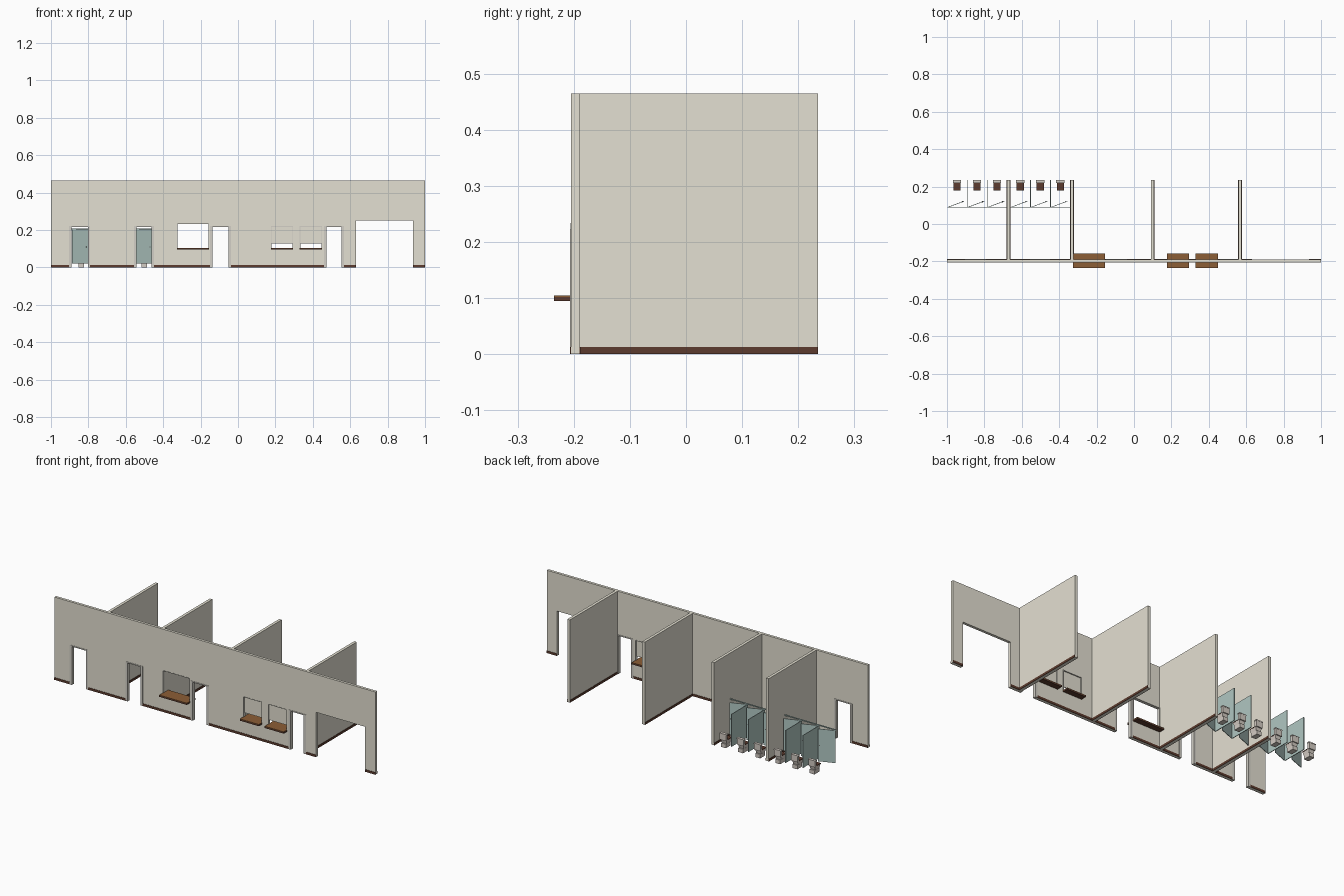
import bpy, bmesh
from mathutils import Matrix, Vector

cube = bpy.data.objects.get("Cube")
if cube:
    bpy.data.objects.remove(cube, do_unlink=True)


def material(name, rgb):
    linear = [((c / 255 + 0.055) / 1.055) ** 2.4 for c in rgb] + [1]
    m = bpy.data.materials.new(name)
    m.use_nodes = True
    m.diffuse_color = linear
    m.node_tree.nodes["Principled BSDF"].inputs["Base Color"].default_value = linear
    return m


PLASTER = material("warm plaster", (228, 224, 210))
FRAME = material("frame grey", (210, 207, 198))
DARK = material("dark brown", (92, 59, 46))
WOOD = material("counter wood", (140, 94, 54))
TEAL = material("stall teal", (176, 199, 194))
CERAMIC = material("ceramic", (212, 204, 196))
METAL = material("handle metal", (110, 110, 108))


def finish(name, bm, mat):
    mesh = bpy.data.meshes.new(name)
    bm.to_mesh(mesh)
    bm.free()
    mesh.materials.append(mat)
    ob = bpy.data.objects.new(name, mesh)
    bpy.context.collection.objects.link(ob)
    return ob


def build(name, boxes, mat, taper=1.0):
    """One object from boxes given as (x0, x1, y0, y1, z0, z1); taper scales the bottom."""
    bm = bmesh.new()
    for x0, x1, y0, y1, z0, z1 in boxes:
        centre = Vector(((x0 + x1) / 2, (y0 + y1) / 2, (z0 + z1) / 2))
        verts = bmesh.ops.create_cube(bm, size=1)["verts"]
        for v in verts:
            s = taper if v.co.z < 0 else 1
            v.co = centre + Vector((v.co.x * s * (x1 - x0), v.co.y * s * (y1 - y0), v.co.z * (z1 - z0)))
    return finish(name, bm, mat)


def pierced_wall(name, x0, x1, y0, y1, height, openings, mat):
    """Wall panel with rectangular openings (a, b, bottom, top), extruded from y0 to y1."""
    xs = sorted({x0, x1, *(e for o in openings for e in o[:2])})
    zs = sorted({0, height, *(e for o in openings for e in o[2:])})
    bm = bmesh.new()
    for a, b in zip(xs, xs[1:]):
        for c, d in zip(zs, zs[1:]):
            x, z = (a + b) / 2, (c + d) / 2
            if not any(o[0] < x < o[1] and o[2] < z < o[3] for o in openings):
                bm.faces.new([bm.verts.new(p) for p in ((a, y0, c), (b, y0, c), (b, y0, d), (a, y0, d))])
    bmesh.ops.remove_doubles(bm, verts=bm.verts[:], dist=0.0001)
    back = bmesh.ops.extrude_face_region(bm, geom=bm.faces[:], use_keep_orig=True)["geom"]
    for v in back:
        if isinstance(v, bmesh.types.BMVert):
            v.co.y = y1
    bmesh.ops.recalc_face_normals(bm, faces=bm.faces[:])
    return finish(name, bm, mat)


TOP = 0.465          # wall height
FRONT, BACK = -0.205, -0.19
REAR = 0.235         # far end of the dividing walls
DOORS = [(-0.903, -0.79), (-0.556, -0.449), (-0.15, -0.037), (0.46, 0.567)]
DOOR_TOP = 0.222
GATE = (0.63, 0.936)
WINDOWS = [(-0.326, -0.154, 0.234), (0.176, 0.294, 0.22), (0.33, 0.449, 0.22)]
SILL = 0.1

# Front wall with door, gate and window openings
holes = [(a, b, 0, DOOR_TOP) for a, b in DOORS] + [(*GATE, 0, 0.252)]
holes += [(a, b, SILL, top) for a, b, top in WINDOWS]
pierced_wall("front_wall", -1, 1, FRONT, BACK, TOP, holes, PLASTER)

# Dividing walls with baseboards on both sides
base_h, lip = 0.013, 0.002
for i, x in enumerate((-0.671, -0.332, 0.1, 0.567)):
    a, b = x - 0.008, x + 0.008
    build(f"dividing_wall_{i + 1}", [(a, b, BACK, REAR, 0, TOP)], PLASTER)
    build(f"dividing_baseboard_{i + 1}",
          [(a - lip, a, BACK, REAR, 0, base_h), (b, b + lip, BACK, REAR, 0, base_h)], DARK)

# Baseboards along the front wall, between the openings
edges = [-1] + [e for pair in DOORS + [GATE] for e in pair] + [1]
strips = []
for a, b in zip(edges[::2], edges[1::2]):
    strips += [(a, b, FRONT - lip, FRONT, 0, base_h), (a, b, BACK, BACK + lip, 0, base_h)]
build("front_baseboard", strips, DARK)

# Door frames lining the openings
for i, (a, b) in enumerate(DOORS):
    y0, y1, w = FRONT - lip, BACK + lip, 0.013
    build(f"door_frame_{i + 1}", [(a, a + w, y0, y1, 0, DOOR_TOP), (b - w, b, y0, y1, 0, DOOR_TOP),
                                  (a + w, b - w, y0, y1, DOOR_TOP - 0.006, DOOR_TOP)], FRAME)

# Serving windows: counters, thin linings, half lowered shutters
for i, (a, b, top) in enumerate(WINDOWS):
    build(f"counter_{i + 1}", [(a, b, -0.235, -0.158, 0.102, 0.105)], WOOD)
    build(f"counter_core_{i + 1}", [(a, b, -0.235, -0.158, 0.095, 0.102)], DARK)
    y0, y1, w = FRONT - 0.001, BACK + 0.001, 0.003
    build(f"window_lining_{i + 1}", [(a, a + w, y0, y1, 0.105, top), (b - w, b, y0, y1, 0.105, top),
                                     (a + w, b - w, y0, y1, top - w, top)], FRAME)
    if i > 0:
        build(f"shutter_{i + 1}", [(a + w, b - w, -0.2, -0.195, 0.128, top - w)], PLASTER)

# Toilet stalls: two rooms of three
STALL_Y, Z0, Z1 = 0.09, 0.02, 0.203
n = 0
for room_start, room_end in ((-0.998, -0.679), (-0.66, -0.34)):
    build("stall_top_rail", [(room_start, room_end, STALL_Y - 0.002, STALL_Y + 0.002, 0.203, 0.209)], TEAL)
    for k in range(3):
        n += 1
        x = room_start + 0.107 * k
        if k:
            build(f"stall_divider_{n}", [(x - 0.002, x + 0.002, STALL_Y, REAR, Z0, Z1)], TEAL)

        # Door standing ajar, swinging inward, with a handle
        turn = Matrix.Translation((x + 0.004, STALL_Y, 0)) @ Matrix.Rotation(0.36, 4, "Z")
        door = build(f"stall_door_{n}", [(0, 0.092, -0.0015, 0.0015, Z0, Z1)], TEAL)
        handle = build(f"stall_handle_{n}", [(0.08, 0.085, -0.003, 0.003, 0.107, 0.113)], METAL)
        for ob in (door, handle):
            ob.data.transform(turn)

        # Toilet
        c = x + 0.052
        build(f"toilet_pedestal_{n}", [(c - 0.015, c + 0.015, 0.187, 0.23, 0, 0.022)], CERAMIC)
        build(f"toilet_bowl_{n}", [(c - 0.018, c + 0.018, 0.18, 0.228, 0.022, 0.042)], CERAMIC, 0.8)
        build(f"toilet_seat_{n}", [(c - 0.019, c + 0.019, 0.178, 0.22, 0.042, 0.046)], DARK)
        build(f"toilet_tank_{n}", [(c - 0.02, c + 0.02, 0.22, 0.234, 0.042, 0.074),
                                   (c - 0.022, c + 0.022, 0.218, 0.235, 0.074, 0.079)], CERAMIC)
